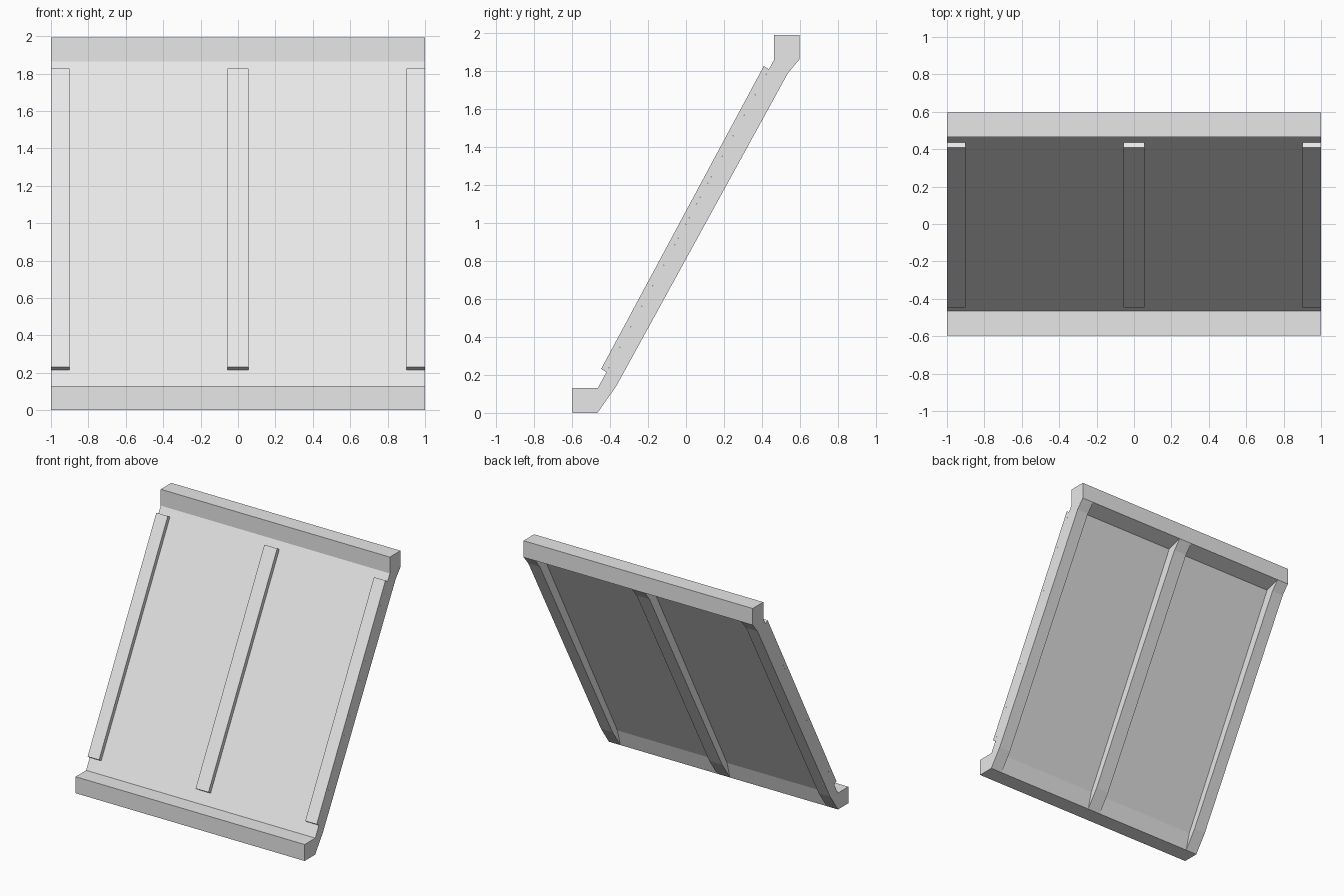
import bpy
import bmesh

cube = bpy.data.objects.get("Cube")
if cube:
    bpy.data.objects.remove(cube, do_unlink=True)

grey = bpy.data.materials.new("light_grey")
grey.use_nodes = True
colour = (0.8, 0.8, 0.8, 1)
grey.diffuse_color = colour
for node in grey.node_tree.nodes:
    if node.type == 'BSDF_PRINCIPLED':
        node.inputs["Base Color"].default_value = colour


def extrude_profile(name, profile, x0, x1):
    """Extrude a (y, z) outline along x from x0 to x1."""
    bm = bmesh.new()
    face = bm.faces.new([bm.verts.new((x0, y, z)) for y, z in profile])
    ext = bmesh.ops.extrude_face_region(bm, geom=[face])
    verts = [v for v in ext["geom"] if isinstance(v, bmesh.types.BMVert)]
    bmesh.ops.translate(bm, verts=verts, vec=(x1 - x0, 0, 0))
    bmesh.ops.recalc_face_normals(bm, faces=bm.faces)
    mesh = bpy.data.meshes.new(name)
    bm.to_mesh(mesh)
    bm.free()
    mesh.materials.append(grey)
    obj = bpy.data.objects.new(name, mesh)
    bpy.context.scene.collection.objects.link(obj)
    return obj


# Key points shared by the parts
foot_back = (-0.467, 0)
panel_low = (-0.43, 0.13)
panel_high = (0.475, 1.825)
head_back = (0.597, 1.862)

# Thin sloping panel with a foot ledge and a head ledge
panel = [(-0.597, 0), foot_back, panel_low, panel_high, head_back,
         (0.597, 1.992), (0.465, 1.992), (0.465, 1.863),
         (-0.465, 0.13), (-0.597, 0.13)]
extrude_profile("sloping_panel", panel, -1, 1)

# Ribs under the panel and raised strips on its front
rib = [foot_back, (-0.368, 0.14), (0.537, 1.79), head_back, panel_high, panel_low]
strip = [(-0.42, 0.214), (0.437, 1.811), (0.41, 1.828), (-0.447, 0.232)]
spans = {"right": (-1, -0.9), "centre": (-0.057, 0.055), "left": (0.9, 1)}
for side, (x0, x1) in spans.items():
    extrude_profile(side + "_back_rib", rib, x0, x1)
    extrude_profile(side + "_front_strip", strip, x0, x1)
